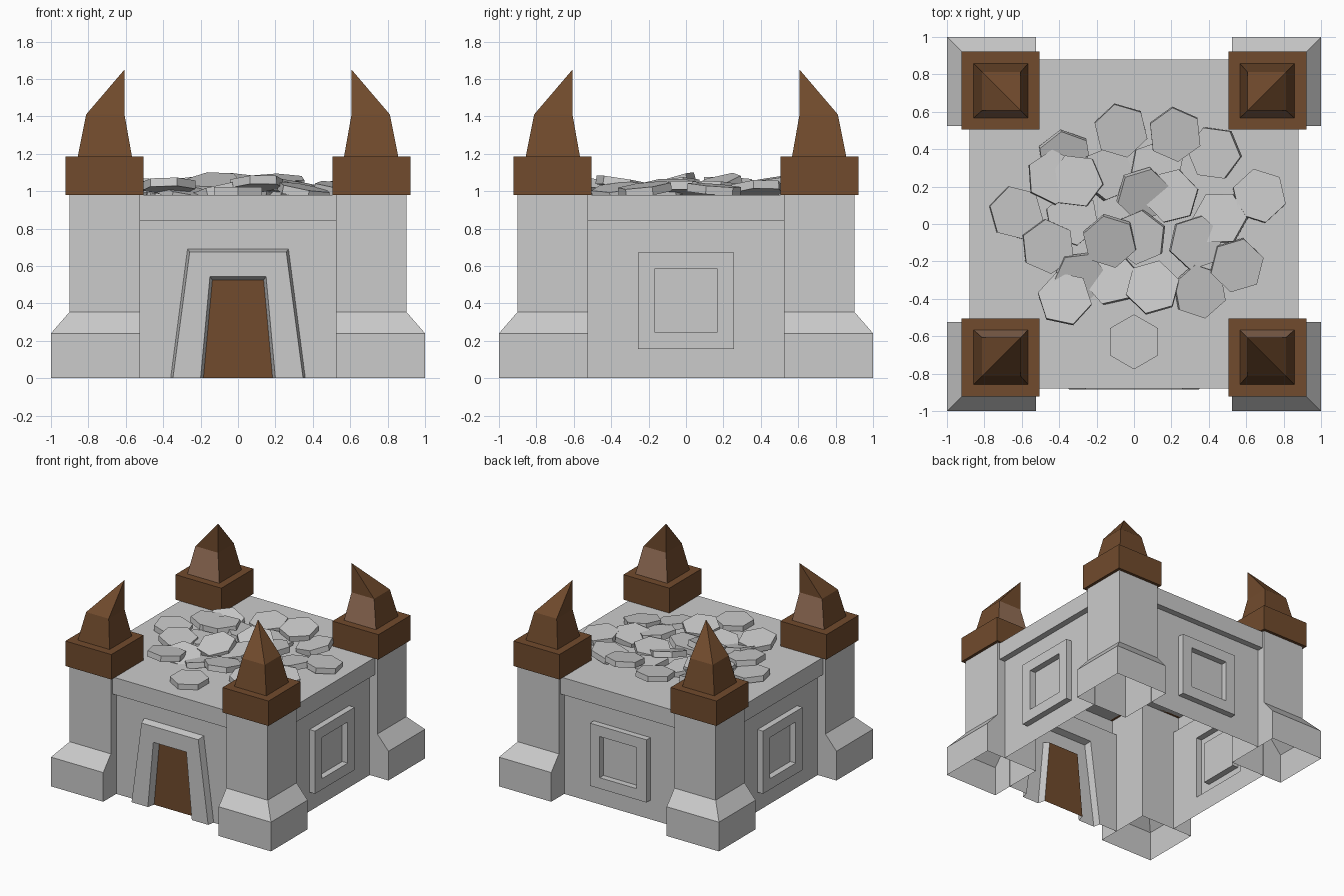
import bpy, bmesh, math, random
from mathutils import Matrix, Vector

if "Cube" in bpy.data.objects:
    bpy.data.objects.remove(bpy.data.objects["Cube"])

random.seed(4)


def material(name, rgb):
    m = bpy.data.materials.new(name)
    m.diffuse_color = (*rgb, 1)
    m.use_nodes = True
    m.node_tree.nodes["Principled BSDF"].inputs["Base Color"].default_value = m.diffuse_color
    return m


STONE = material("grey stone", (0.60, 0.60, 0.60))
WOOD = material("brown wood", (0.165, 0.07, 0.026))
PALE = material("pale brown wood", (0.30, 0.16, 0.095))


def finish(bm, name, *mats):
    me = bpy.data.meshes.new(name)
    bm.to_mesh(me)
    bm.free()
    for m in mats:
        me.materials.append(m)
    ob = bpy.data.objects.new(name, me)
    bpy.context.collection.objects.link(ob)
    return ob


def loft(bm, loops, skip=(), cap_start=False, cap_end=False):
    """Bridge a series of equal-length point loops with quads."""
    rings = [[bm.verts.new(p) for p in loop] for loop in loops]
    n = len(rings[0])
    faces = []
    for a, b in zip(rings, rings[1:]):
        for i in range(n):
            if i not in skip:
                j = (i + 1) % n
                faces.append(bm.faces.new((a[i], a[j], b[j], b[i])))
    if cap_start:
        bm.faces.new(rings[0][::-1])
    if cap_end:
        bm.faces.new(rings[-1])
    return faces


def trapezoid(y, w0, w1, z0, z1):
    """Four points on a plane facing -y."""
    return [(-w0, y, z0), (w0, y, z0), (w1, y, z1), (-w1, y, z1)]


def square(lo, hi, z):
    return [(lo, lo, z), (hi, lo, z), (hi, hi, z), (lo, hi, z)]


WALL, BAND, HALF = -0.83, -0.88, 0.53
wall_edge = trapezoid(WALL, HALF, HALF, 0, 0.84)

# Walls: door frame on the front, framed square panel on the other three
for name, turn in (("front", 0), ("right", 1), ("back", 2), ("left", 3)):
    bm = bmesh.new()
    if name == "front":
        loft(bm, [wall_edge,
                  trapezoid(WALL, 0.36, 0.27, 0, 0.69),
                  trapezoid(-0.885, 0.348, 0.258, 0, 0.675),
                  trapezoid(-0.885, 0.20, 0.15, 0, 0.545),
                  trapezoid(-0.825, 0.185, 0.137, 0, 0.525)], skip=(0,))
    else:
        loft(bm, [wall_edge,
                  trapezoid(WALL, 0.257, 0.257, 0.157, 0.672),
                  trapezoid(-0.88, 0.257, 0.257, 0.157, 0.672),
                  trapezoid(-0.88, 0.168, 0.168, 0.247, 0.585),
                  trapezoid(WALL, 0.168, 0.168, 0.247, 0.585)], cap_end=True)
    # overhanging top band and outer roof strip
    profile = [(WALL, 0.84), (BAND, 0.84), (BAND, 0.98), (-HALF, 0.98)]
    loft(bm, [[(-HALF, y, z), (HALF, y, z)] for y, z in profile], skip=(1,))
    bm.transform(Matrix.Rotation(turn * math.pi / 2, 4, 'Z'))
    finish(bm, name + "_wall", STONE)

# Door
bm = bmesh.new()
bm.faces.new([bm.verts.new(p) for p in trapezoid(-0.825, 0.185, 0.137, 0, 0.525)])
finish(bm, "door", WOOD)

# Middle of the roof
bm = bmesh.new()
bm.faces.new([bm.verts.new(p) for p in square(-HALF, HALF, 0.98)])
finish(bm, "roof", STONE)

# Corner towers with cap block and leaning spire
for sx in (-1, 1):
    for sy in (-1, 1):
        place = Matrix.Diagonal((sx, sy, 1, 1))
        tag = ("front" if sy < 0 else "back") + ("_left" if sx < 0 else "_right")

        def done(bm, name, *mats):
            bmesh.ops.remove_doubles(bm, verts=bm.verts, dist=1e-4)
            bm.transform(place)
            if sx * sy < 0:
                bmesh.ops.reverse_faces(bm, faces=bm.faces)
            finish(bm, tag + name, *mats)

        bm = bmesh.new()
        loft(bm, [square(0.525, 1.0, 0), square(0.525, 1.0, 0.24),
                  square(0.525, 0.9, 0.355), square(0.525, 0.9, 0.985)])
        done(bm, "_tower", STONE)

        bm = bmesh.new()
        loft(bm, [square(0.505, 0.923, 0.98), square(0.505, 0.923, 1.185)],
             cap_start=True, cap_end=True)
        done(bm, "_cap", WOOD)

        bm = bmesh.new()
        sides = loft(bm, [square(0.567, 0.857, 1.185), square(0.607, 0.812, 1.41),
                          [(0.607, 0.607, 1.65)] * 4])
        sides[0].material_index = 1      # lower face towards the middle is paler
        done(bm, "_spire", WOOD, PALE)

# Rubble on the roof: x, y, centre height, lean of the top in x and y
rubble = [
    (-0.07, 0.50, 1.02, 0.02, -0.12), (0.22, 0.48, 1.05, 0.03, -0.15),
    (0.43, 0.38, 1.01, -0.20, -0.06), (-0.37, 0.36, 1.00, 0.10, -0.28),
    (-0.43, 0.25, 1.03, 0.10, 0.08), (-0.31, 0.23, 1.04, -0.10, 0.05),
    (-0.14, 0.27, 1.00, 0.30, 0.15), (0.05, 0.16, 1.03, 0.20, -0.28),
    (0.20, 0.15, 1.02, -0.08, 0.05), (0.67, 0.15, 1.01, 0.05, 0.08),
    (0.46, 0.03, 1.01, -0.15, 0.08), (-0.63, 0.06, 1.00, 0.10, -0.02),
    (-0.33, 0.03, 0.99, 0.05, 0.05), (-0.46, -0.12, 1.02, 0.10, -0.06),
    (-0.13, -0.09, 1.04, -0.05, -0.30), (0.03, -0.07, 1.02, -0.20, -0.12),
    (0.33, -0.10, 1.02, 0.18, -0.05), (0.55, -0.22, 1.01, 0.10, -0.12),
    (0.10, -0.34, 1.04, -0.04, 0.16), (0.35, -0.36, 1.00, 0.18, -0.10),
    (-0.37, -0.40, 1.03, 0.00, 0.15), (-0.29, -0.29, 0.99, 0.20, -0.20),
    (-0.12, -0.29, 0.99, -0.25, 0.12), (0.00, -0.63, 1.00, 0.00, 0.00),
    (0.12, 0.30, 1.00, 0.08, 0.06)]
bm = bmesh.new()
for x, y, z, lx, ly in rubble:
    lean = Vector((0, 0, 1)).rotation_difference(Vector((lx, ly, 1))).to_matrix().to_4x4()
    spin = 0 if lx == ly == 0 else random.uniform(0, 1)
    bmesh.ops.create_cone(bm, cap_ends=True, segments=6, radius1=0.147, radius2=0.147,
                          depth=0.045, matrix=Matrix.Translation((x, y, z)) @ lean
                          @ Matrix.Rotation(spin, 4, 'Z'))
finish(bm, "roof_rubble", STONE)
